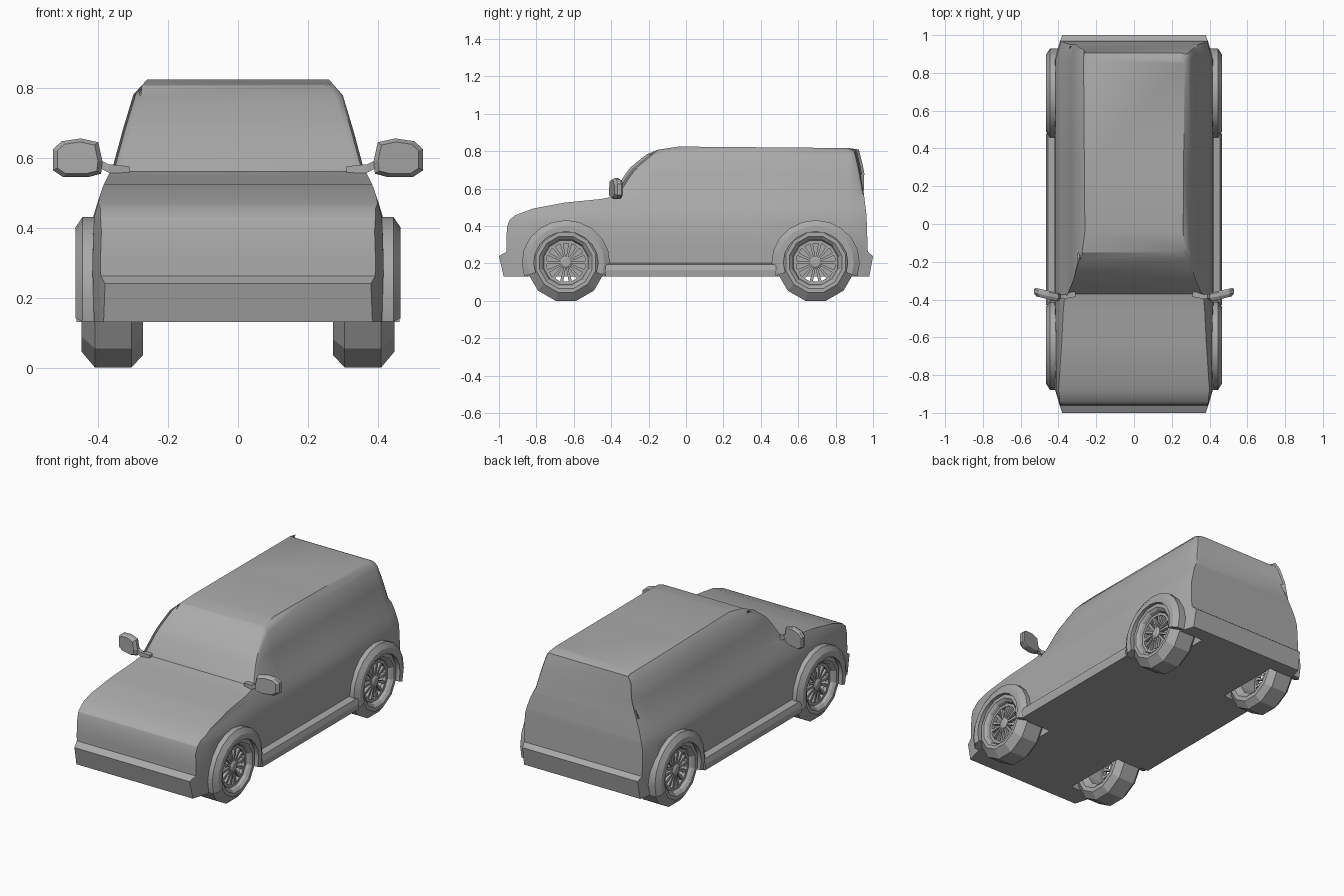
import bpy, bmesh
from math import sin, cos, pi, radians
from mathutils import Vector

cube = bpy.data.objects.get("Cube")
if cube:
    bpy.data.objects.remove(cube, do_unlink=True)

GREY = 0.4
mat = bpy.data.materials.new("plain grey")
mat.use_nodes = True
mat.diffuse_color = (GREY, GREY, GREY, 1)
mat.node_tree.nodes["Principled BSDF"].inputs["Base Color"].default_value = (GREY, GREY, GREY, 1)


def finish(name, bm):
    bmesh.ops.recalc_face_normals(bm, faces=bm.faces)
    mesh = bpy.data.meshes.new(name)
    bm.to_mesh(mesh)
    bm.free()
    mesh.materials.append(mat)
    ob = bpy.data.objects.new(name, mesh)
    bpy.context.collection.objects.link(ob)
    return ob


def smooth(ob, angle=30):
    bpy.ops.object.select_all(action='DESELECT')
    ob.select_set(True)
    bpy.context.view_layer.objects.active = ob
    bpy.ops.object.shade_smooth_by_angle(angle=radians(angle))


def loft(bm, rings, loop=False):
    """Skin closed rings of points, joined end to end or capped."""
    vs = [[bm.verts.new(p) for p in ring] for ring in rings]
    n = len(vs[0])
    pairs = list(zip(vs, vs[1:])) + ([(vs[-1], vs[0])] if loop else [])
    for a, b in pairs:
        for i in range(n):
            j = (i + 1) % n
            bm.faces.new((a[i], a[j], b[j], b[i]))
    if not loop:
        bm.faces.new(vs[0])
        bm.faces.new(vs[-1])


def interp(table, v):
    for (a, wa), (b, wb) in zip(table, table[1:]):
        if v <= b:
            return wa + (wb - wa) * max(0, (v - a) / (b - a))
    return table[-1][1]


# Body: side outline, cut at levels, then narrowed by height and towards the ends
outline = [(-.975, .13), (-1, .24), (-.96, .262), (-.958, .39), (-.945, .43), (-.915, .457),
           (-.82, .493), (-.65, .525), (-.45, .545), (-.37, .562), (-.31, .66), (-.28, .70),
           (-.15, .808), (-.04, .825), (.87, .817), (.905, .80), (.925, .72), (.95, .58),
           (.965, .46), (.972, .262), (1, .24), (.98, .13)]
half_width = [(.13, .415), (.3, .42), (.43, .415), (.47, .403), (.52, .386), (.58, .357),
              (.68, .33), (.78, .30), (.825, .26)]

bm = bmesh.new()
loft(bm, [[(x, y, z) for y, z in outline] for x in (-1, 1)])
cuts = [((0, y, 0), (0, 1, 0)) for y in (-.88, -.37, -.15, .3, .87)]
cuts += [((0, 0, z), (0, 0, 1)) for z, w in half_width[1:-1]]
for co, no in cuts:
    bmesh.ops.bisect_plane(bm, geom=bm.verts[:] + bm.edges[:] + bm.faces[:],
                           plane_co=co, plane_no=no, dist=1e-5)
for v in bm.verts:
    taper = 1 - .09 * max(0, abs(v.co.y) - .87) / .13
    v.co.x *= interp(half_width, v.co.z) * taper
bm.normal_update()


def is_pillar(e):
    """Edge between the glass or tailgate plane and the cabin side."""
    if len(e.link_faces) != 2 or min(v.co.z for v in e.verts) < .555:
        return False
    a, b = sorted(e.link_faces, key=lambda f: abs(f.normal.x))
    return abs(a.normal.x) < .1 and abs(a.normal.y) > .4 and abs(b.normal.x) > .5


bmesh.ops.bevel(bm, geom=[e for e in bm.edges if is_pillar(e)], offset=.035,
                segments=2, profile=.5, affect='EDGES', clamp_overlap=True)
body = finish("body", bm)

HUB_Z = .205
AXLES = {"front": -.642, "rear": .693}
SIDES = {"left": 1, "right": -1}


def ring_at(radius, x, cy, n=24, sides_offset=.5):
    return [(x, cy + radius * cos(2 * pi * (i + sides_offset) / n),
             HUB_Z + radius * sin(2 * pi * (i + sides_offset) / n)) for i in range(n)]


# Wheel wells
bm = bmesh.new()
for cy in AXLES.values():
    for s in SIDES.values():
        loft(bm, [ring_at(.216, s * .25, cy), ring_at(.216, s * .6, cy)])
cutter = finish("wheel_well_cutter", bm)
cutter.hide_render = True
cut = body.modifiers.new("wells", 'BOOLEAN')
cut.operation = 'DIFFERENCE'
cut.solver = 'EXACT'
cut.object = cutter
bpy.ops.object.select_all(action='DESELECT')
bpy.context.view_layer.objects.active = body
body.select_set(True)
bpy.ops.object.modifier_apply(modifier=cut.name)
bpy.data.objects.remove(cutter, do_unlink=True)
smooth(body, 28)

tyre_section = [(.145, .448), (.13, .435), (.118, .40), (.118, .30), (.15, .272), (.175, .272),
                (.212, .305), (.212, .41), (.165, .448)]
arch_section = [(.236, .38), (.236, .445), (.205, .465), (.172, .465), (.172, .40)]


def wheel(name, s, cy):
    # Tyre and open rim
    bm = bmesh.new()
    loft(bm, [ring_at(r, s * x, cy, 12) for r, x in tyre_section], loop=True)
    finish(name + "_tyre", bm)
    # Hub and thin spokes
    bm = bmesh.new()
    loft(bm, [ring_at(r, s * x, cy, 12) for r, x in ((.034, .385), (.034, .42), (.022, .428))])
    loft(bm, [ring_at(r, s * x, cy, 12) for r, x in
              ((.122, .40), (.122, .42), (.106, .42), (.106, .40))], loop=True)
    count = 14
    for k in range(count):
        a = 2 * pi * k / count
        out, side = Vector((0, cos(a), sin(a))), Vector((0, -sin(a), cos(a)))
        rings = []
        for r, w in ((.025, .005), (.112, .009)):
            c = Vector((0, cy, HUB_Z)) + out * r
            rings.append([c + side * (w * t) + Vector((s * x, 0, 0))
                          for t, x in ((-1, .40), (1, .40), (1, .418), (-1, .418))])
        loft(bm, rings)
    finish(name + "_rim", bm)


def arch(name, s, cy):
    bm = bmesh.new()
    rings = []
    for k in range(13):
        a = radians(-19 + 218 * k / 12)
        rings.append([(s * x, cy + r * cos(a), max(.13, HUB_Z + .96 * r * sin(a)))
                      for r, x in arch_section])
    loft(bm, rings)
    smooth(finish(name + "_arch", bm), 25)


def mirror(name, s):
    # Rounded housing, swept back, on a short stalk
    face = [(.388, .59), (.392, .555), (.43, .545), (.50, .545), (.53, .565), (.53, .625),
            (.505, .648), (.45, .656), (.40, .645)]
    cx, cz = .46, .60
    bm = bmesh.new()
    rings = []
    for scale, dy in ((.82, -.025), (1, -.008), (1, .012), (.9, .02)):
        rings.append([(s * (cx + (x - cx) * scale), -.372 + dy + .2 * (x - cx),
                       cz + (z - cz) * scale) for x, z in face])
    loft(bm, rings)
    finish(name + "_mirror", bm)
    bm = bmesh.new()
    loft(bm, [[(s * x, y + dy, z + dz) for dy, dz in
               ((-h, -h), (h, -h), (h, h), (-h, h))]
              for x, y, z, h in ((.31, -.37, .56, .016), (.37, -.385, .57, .012),
                                 (.41, -.38, .59, .012))])
    finish(name + "_mirror_stalk", bm)


def sill(name, s):
    bm = bmesh.new()
    loft(bm, [[(s * x, y, z) for x, z in
               ((.38, .13), (.462, .13), (.465, .165), (.455, .195), (.41, .205))]
              for y in (-.43, .48)])
    finish(name + "_sill", bm)


for side, s in SIDES.items():
    for end, cy in AXLES.items():
        wheel(f"{end}_{side}_wheel", s, cy)
        arch(f"{end}_{side}_wheel", s, cy)
    mirror(side, s)
    sill(side, s)
